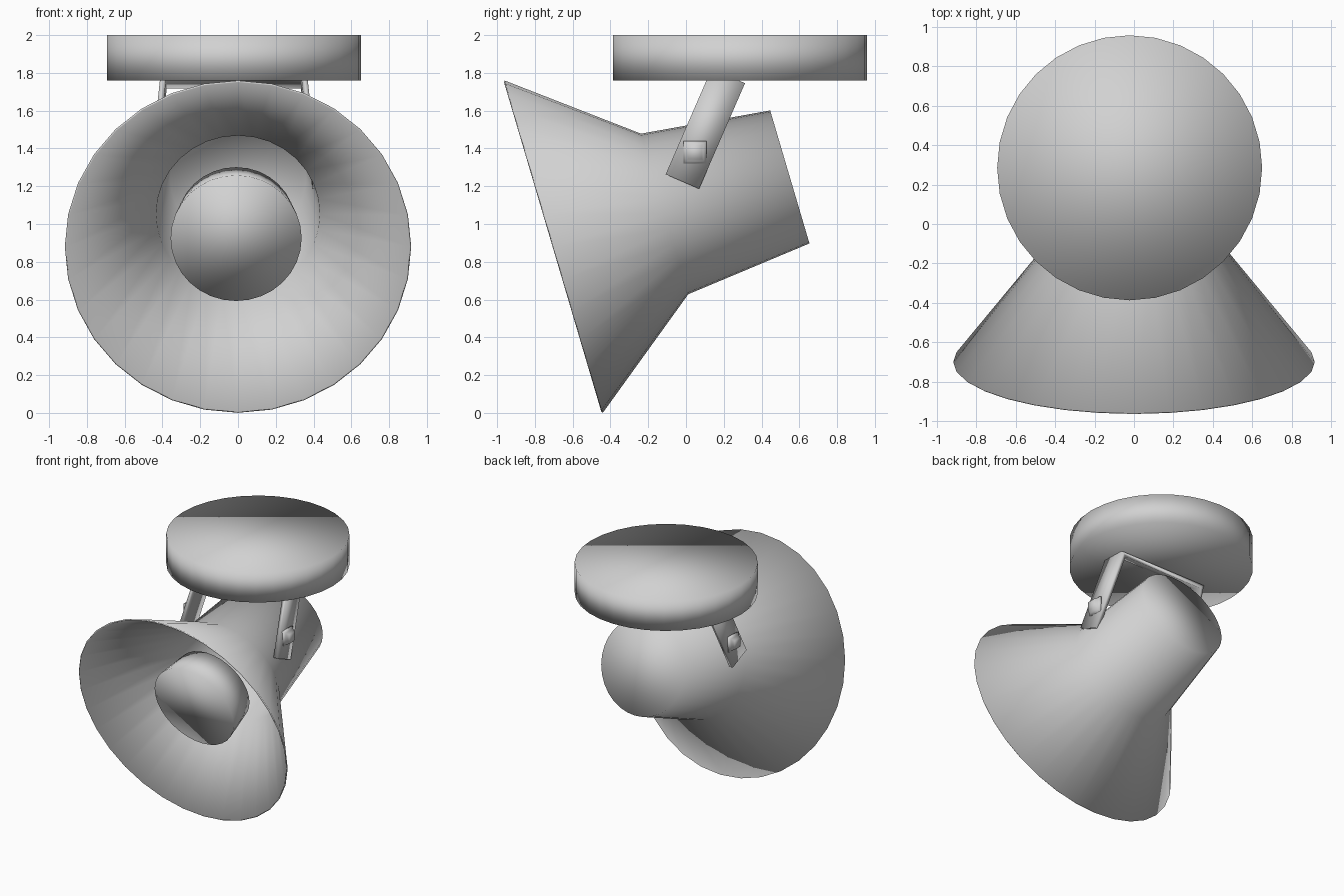
import bpy, bmesh, math
from mathutils import Matrix, Vector

cube = bpy.data.objects.get("Cube")
if cube:
    bpy.data.objects.remove(cube, do_unlink=True)

GREY = (0.64, 0.64, 0.64, 1)
grey = bpy.data.materials.new("light grey")
grey.use_nodes = True
grey.diffuse_color = GREY
grey.node_tree.nodes["Principled BSDF"].inputs["Base Color"].default_value = GREY


def add_object(name, bm, matrix):
    """Turn a bmesh into a smooth, grey object."""
    bm.transform(matrix)
    mesh = bpy.data.meshes.new(name)
    bm.to_mesh(mesh)
    bm.free()
    mesh.materials.append(grey)
    mesh.shade_smooth()
    obj = bpy.data.objects.new(name, mesh)
    bpy.context.collection.objects.link(obj)
    return obj


def turned(name, profile, matrix, sides=32, start=0.0, open_bottom=False):
    """Revolve (radius, height) points about local z and cap the ends."""
    bm = bmesh.new()
    rings = []
    for r, h in profile:
        angles = [start + math.tau * i / sides for i in range(sides)]
        rings.append([bm.verts.new((r * math.cos(a), r * math.sin(a), h)) for a in angles])
    for low, high in zip(rings, rings[1:]):
        for i in range(sides):
            j = (i + 1) % sides
            bm.faces.new((low[i], low[j], high[j], high[i]))
    bm.faces.new(rings[-1])
    if not open_bottom:
        bm.faces.new(rings[0][::-1])
    return add_object(name, bm, matrix)


# Ceiling base
MOUNT_X = -0.022
turned("ceiling_base", [(0.672, 1.76), (0.672, 2.0)],
       Matrix.Translation((MOUNT_X, 0.285, 0)))

# Lamp head, tilted downwards to the front
head = Matrix.Translation((0, -0.70, 0.88)) @ Matrix.Rotation(-1.2836, 4, "X")
shade = turned("lamp_shade", [(0.917, 0), (0.443, 0.612), (0.367, 1.303)],
               head, open_bottom=True)
shell = shade.modifiers.new("Thin wall", "SOLIDIFY")
shell.thickness = 0.01
shell.offset = -1

# Bulb inside the shade
turned("bulb", [(0.347, 0.16), (0.315, 0.42)],
       head @ Matrix.Translation((-0.01, 0, 0)))

# U-shaped bracket with slightly splayed arms
TOP, FOOT, LENGTH, WALL, WIDTH = 0.385, 0.445, 0.61, 0.03, 0.193
half = [(FOOT, -LENGTH), (TOP, 0)]
inner = [(TOP - WALL, -WALL), (FOOT - WALL, -LENGTH)]
outline = half + [(-x, z) for x, z in half[::-1]]
outline += [(-x, z) for x, z in inner[::-1]] + inner
bm = bmesh.new()
side = bm.faces.new([bm.verts.new((x, -WIDTH / 2, z)) for x, z in outline])
grown = bmesh.ops.extrude_face_region(bm, geom=[side], use_keep_orig=True)
moved = [v for v in grown["geom"] if isinstance(v, bmesh.types.BMVert)]
bmesh.ops.translate(bm, verts=moved, vec=Vector((0, WIDTH, 0)))
bmesh.ops.recalc_face_normals(bm, faces=bm.faces[:])
add_object("bracket", bm,
           Matrix.Translation((MOUNT_X, 0.224, 1.784)) @ Matrix.Rotation(-0.41, 4, "X"))

# Square pivot bolts, one on each arm
bolt = [(half_width * math.sqrt(2), h) for half_width, h in
        [(0.06, 0), (0.06, 0.015), (0.047, 0.025), (0.036, 0.05)]]
for label, sign in (("left", 1), ("right", -1)):
    place = Matrix.Translation((MOUNT_X + sign * 0.423, 0.048, 1.38))
    turned(label + "_bolt", bolt, place @ Matrix.Rotation(sign * math.pi / 2, 4, "Y"),
           sides=4, start=math.pi / 4)
